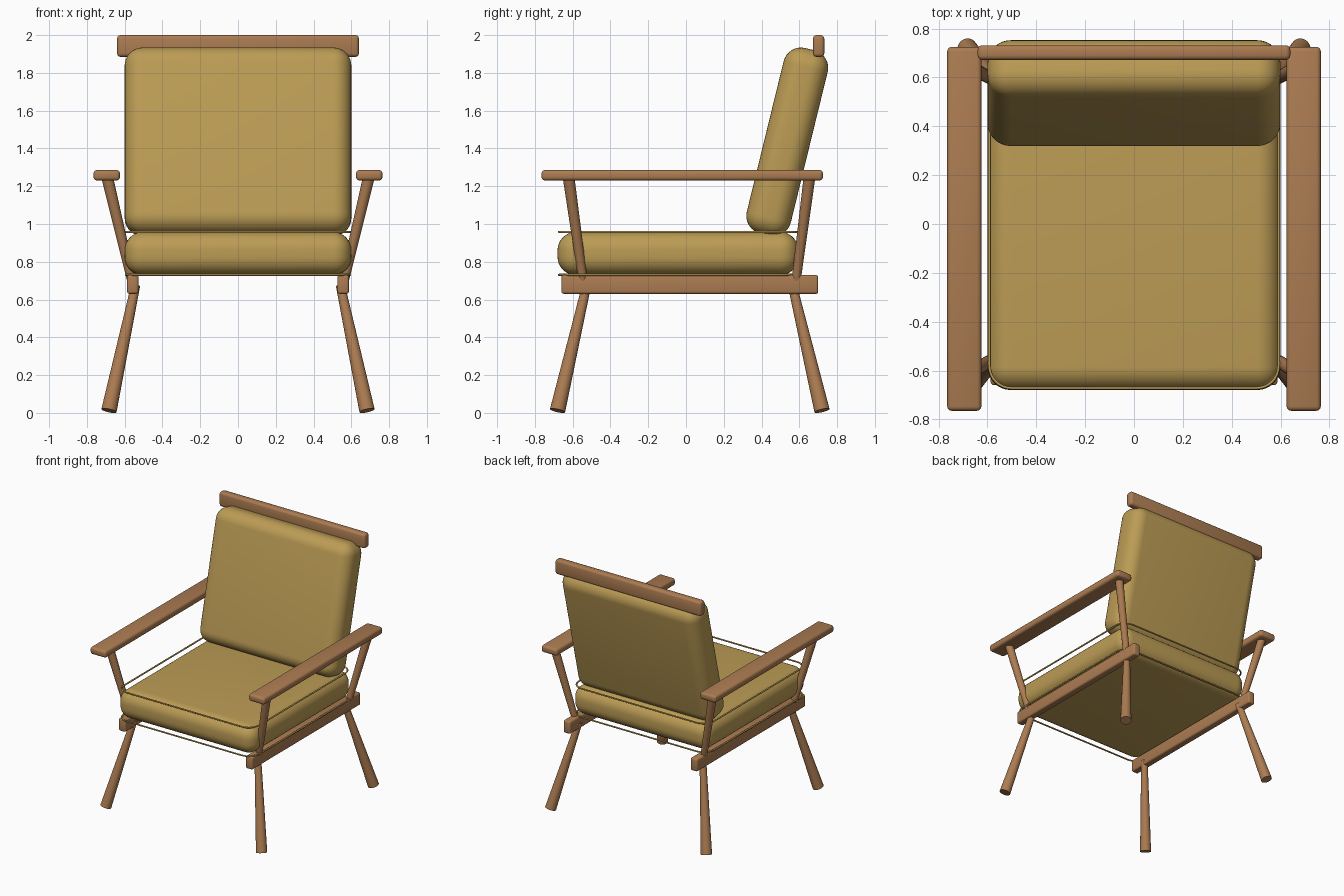
import bpy, bmesh, math
from mathutils import Vector

if "Cube" in bpy.data.objects:
    bpy.data.objects.remove(bpy.data.objects["Cube"])


def material(name, rgb):
    m = bpy.data.materials.new(name)
    lin = [(c / 255 / 12.92) if c < 11 else ((c / 255 + 0.055) / 1.055) ** 2.4 for c in rgb]
    m.diffuse_color = (*lin, 1)
    m.use_nodes = True
    m.node_tree.nodes["Principled BSDF"].inputs["Base Color"].default_value = m.diffuse_color
    return m


WOOD = material("warm wood", (172, 124, 82))
FABRIC = material("mustard fabric", (188, 156, 85))


def finish(name, bm, mat):
    mesh = bpy.data.meshes.new(name)
    bm.to_mesh(mesh)
    bm.free()
    mesh.materials.append(mat)
    obj = bpy.data.objects.new(name, mesh)
    bpy.context.collection.objects.link(obj)
    bpy.ops.object.select_all(action='DESELECT')
    obj.select_set(True)
    bpy.context.view_layer.objects.active = obj
    bpy.ops.object.shade_smooth_by_angle(angle=math.radians(40))
    return obj


def rounded_box(name, lo, hi, radius, mat, segments=3):
    lo, hi = Vector(lo), Vector(hi)
    bm = bmesh.new()
    bmesh.ops.create_cube(bm, size=1)
    bmesh.ops.scale(bm, vec=hi - lo, verts=bm.verts)
    bmesh.ops.bevel(bm, geom=bm.edges[:], offset=radius, segments=segments,
                    profile=0.5, affect='EDGES')
    obj = finish(name, bm, mat)
    obj.location = (lo + hi) / 2
    return obj


def rod(name, a, b, ra, rb, mat):
    a, b = Vector(a), Vector(b)
    bm = bmesh.new()
    bmesh.ops.create_cone(bm, cap_ends=True, segments=24, radius1=ra, radius2=rb,
                          depth=(b - a).length)
    obj = finish(name, bm, mat)
    obj.location = (a + b) / 2
    obj.rotation_euler = (b - a).to_track_quat('Z', 'Y').to_euler()
    return obj


def piping(name, x, y0, y1, z, corner, thick):
    # closed rounded-rectangle cord
    pts = []
    centres = [(x - corner, y1 - corner), (-x + corner, y1 - corner),
               (-x + corner, y0 + corner), (x - corner, y0 + corner)]
    for k, (cx, cy) in enumerate(centres):
        for i in range(9):
            t = math.pi / 2 * (k + i / 8)
            pts.append((cx + corner * math.cos(t), cy + corner * math.sin(t), z, 1))
    curve = bpy.data.curves.new(name, 'CURVE')
    curve.dimensions = '3D'
    curve.bevel_depth = thick
    curve.bevel_resolution = 2
    s = curve.splines.new('POLY')
    s.points.add(len(pts) - 1)
    for p, co in zip(s.points, pts):
        p.co = co
    s.use_cyclic_u = True
    curve.materials.append(FABRIC)
    obj = bpy.data.objects.new(name, curve)
    bpy.context.collection.objects.link(obj)
    bpy.ops.object.select_all(action='DESELECT')
    obj.select_set(True)
    bpy.context.view_layer.objects.active = obj
    bpy.ops.object.convert(target='MESH')


# Cushions
rounded_box("seat_cushion", (-0.6, -0.68, 0.73), (0.6, 0.595, 0.957), 0.095, FABRIC, 8)
back = rounded_box("back_cushion", (-0.6, 0.416, 0.93), (0.6, 0.656, 1.94), 0.095, FABRIC, 8)
back.rotation_euler.x = -0.24

# Cord around the top and bottom of the seat cushion
for name, z in (("seat_piping_top", 0.958), ("seat_piping_bottom", 0.731)):
    piping(name, 0.592, -0.672, 0.588, z, 0.09, 0.006)

# Head rail across the back
rounded_box("head_rail", (-0.64, 0.672, 1.885), (0.64, 0.732, 2.0), 0.018, WOOD)

# Mirrored frame parts
for side, s in (("left", -1), ("right", 1)):
    def span(a, b):
        return sorted((s * a, s * b))
    x0, x1 = span(0.625, 0.765)
    rounded_box(side + "_armrest", (x0, -0.765, 1.23), (x1, 0.725, 1.286), 0.018, WOOD)
    x0, x1 = span(0.527, 0.587)
    rounded_box(side + "_side_rail", (x0, -0.66, 0.63), (x1, 0.70, 0.73), 0.013, WOOD)
    rod(side + "_front_leg", (s * 0.683, -0.68, 0.012), (s * 0.542, -0.526, 0.675),
        0.041, 0.024, WOOD)
    rod(side + "_back_leg", (s * 0.683, 0.72, 0.012), (s * 0.542, 0.563, 0.675),
        0.041, 0.024, WOOD)
    rod(side + "_front_arm_post", (s * 0.563, -0.545, 0.70), (s * 0.693, -0.622, 1.25),
        0.024, 0.031, WOOD)
    rod(side + "_back_arm_post", (s * 0.563, 0.583, 0.70), (s * 0.693, 0.654, 1.25),
        0.024, 0.031, WOOD)
